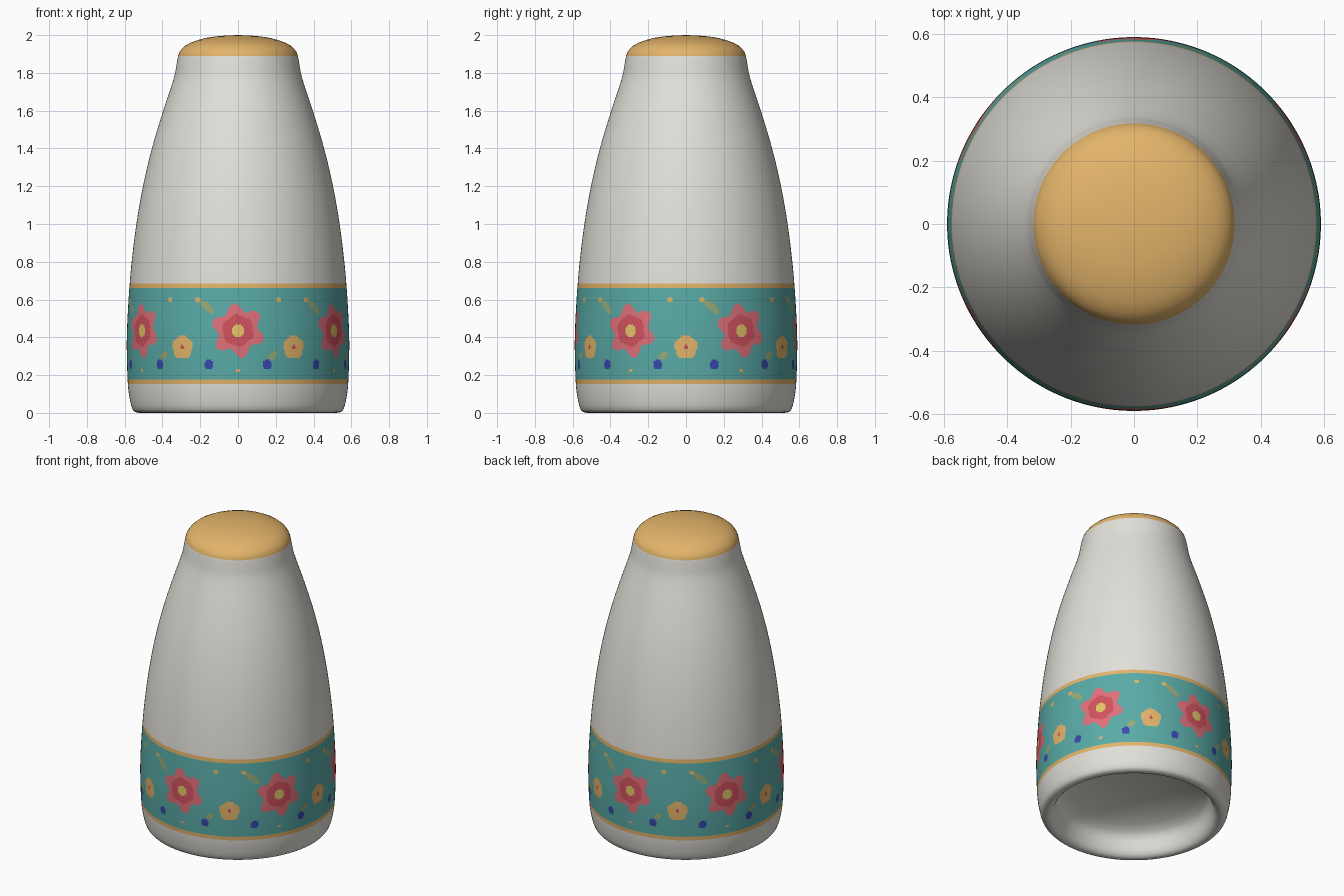
import bpy, bmesh, math

if "Cube" in bpy.data.objects:
    bpy.data.objects.remove(bpy.data.objects["Cube"])

SEG = 720


def material(name, srgb):
    m = bpy.data.materials.new(name)
    lin = [((c / 255 + 0.055) / 1.055) ** 2.4 for c in srgb]
    m.diffuse_color = (*lin, 1)
    m.use_nodes = True
    m.node_tree.nodes["Principled BSDF"].inputs["Base Color"].default_value = m.diffuse_color
    return m


mats = [material(n, c) for n, c in (
    ("glaze_white", (226, 224, 217)), ("gold", (227, 180, 106)),
    ("teal", (89, 171, 167)), ("coral_light", (224, 112, 122)),
    ("coral_dark", (208, 82, 94)), ("cobalt_blue", (58, 72, 172)),
    ("sage", (152, 170, 118)), ("pale_gold", (226, 198, 104)))]
WHITE, GOLD, TEAL, CORAL, RED, BLUE, SAGE, PALE = range(8)

# outer wall silhouette: (z, radius)
WALL = [(0.04, 0.566), (0.09, 0.576), (0.15, 0.583), (0.28, 0.588), (0.38, 0.589),
        (0.48, 0.586), (0.65, 0.576), (0.8, 0.563), (1.0, 0.538), (1.2, 0.503),
        (1.4, 0.456), (1.6, 0.396), (1.72, 0.356), (1.79, 0.335), (1.84, 0.326), (1.89, 0.317)]


def wall_radius(z):
    """Smooth (cubic Hermite) interpolation of the wall silhouette."""
    n = len(WALL)
    i = max(k for k in range(n - 1) if WALL[k][0] <= z + 1e-9)

    def slope(k):
        a, b = WALL[max(k - 1, 0)], WALL[min(k + 1, n - 1)]
        return (b[1] - a[1]) / (b[0] - a[0])
    (z0, r0), (z1, r1) = WALL[i], WALL[i + 1]
    h = z1 - z0
    t = (z - z0) / h
    return ((2 * t**3 - 3 * t**2 + 1) * r0 + (t**3 - 2 * t**2 + t) * h * slope(i)
            + (3 * t**2 - 2 * t**3) * r1 + (t**3 - t**2) * h * slope(i + 1))


def steps(a, b, n):
    return [a + (b - a) * k / n for k in range(n)]


def flower(u, v, size, petals, depth, phase):
    """True inside a petalled outline centred on 0, 0."""
    phi = math.atan2(v, u) - math.radians(phase)
    return math.hypot(u, v) < size * (1 - depth + depth * math.cos(petals * phi))


def leaf(u, v, half_len, half_wid, tilt):
    c, s = math.cos(math.radians(tilt)), math.sin(math.radians(tilt))
    return ((u * c + v * s) / half_len) ** 2 + ((v * c - u * s) / half_wid) ** 2 < 1


def band_colour(angle, z):
    """Painted pattern, repeating every 60 degrees; u is arc length from a big flower."""
    deg = (angle + 30) % 60 - 30
    u = deg * math.pi / 180 * 0.587
    v = z - 0.435
    # big coral flower
    if math.hypot(u, v) < 0.033:
        return PALE
    if flower(u, v, 0.086, 6, 0.05, 100):
        return RED
    if flower(u, v, 0.145, 6, 0.14, 100):
        return CORAL
    # small gold flower between the big ones
    su, sv = abs(u) - 0.307, z - 0.348
    if math.hypot(su, sv) < 0.012:
        return RED
    if flower(su, sv, 0.065, 5, 0.06, 90):
        return GOLD
    # blue berries, gold dots
    if math.hypot(abs(u) - 0.156, z - 0.255) < 0.025:
        return BLUE
    if math.hypot(abs(u) - 0.221, z - 0.6) < 0.015 or math.hypot(u, z - 0.225) < 0.009:
        return GOLD
    # leaves
    if leaf(u + 0.168, z - 0.561, 0.054, 0.019, -42):
        return SAGE
    if leaf(u - 0.187, z - 0.302, 0.030, 0.018, 42):
        return SAGE
    return TEAL


def face_colour(angle, z, r):
    if z > 1.89:
        return GOLD
    if r < 0.54 and z < 1:
        return WHITE
    if 0.152 < z < 0.177 or 0.66 < z < 0.685:
        return GOLD
    if 0.177 < z < 0.66:
        return band_colour(angle, z)
    return WHITE


# full profile: domed recess underneath, rolled foot, wall, domed cap
profile = [(0.10, 0.218), (0.20, 0.208), (0.30, 0.188), (0.38, 0.163), (0.43, 0.138),
           (0.452, 0.115), (0.464, 0.088),
           (0.472, 0.060), (0.481, 0.036), (0.492, 0.017), (0.505, 0.005), (0.520, 0.0),
           (0.537, 0.002), (0.550, 0.008), (0.558, 0.018)]
heights = (steps(0.04, 0.152, 5) + [0.152] + steps(0.177, 0.66, 60) + [0.66]
           + steps(0.685, 1.70, 20) + steps(1.70, 1.89, 12) + [1.89])
profile += [(wall_radius(z), z) for z in heights]
profile += [(0.310, 1.910), (0.298, 1.927), (0.279, 1.944), (0.252, 1.959), (0.215, 1.973),
            (0.17, 1.985), (0.12, 1.993), (0.06, 1.998)]

bm = bmesh.new()
dirs = [(math.sin(2 * math.pi * k / SEG), -math.cos(2 * math.pi * k / SEG)) for k in range(SEG)]
rings = [[bm.verts.new((r * x, r * y, z)) for x, y in dirs] for r, z in profile]
for i in range(len(rings) - 1):
    r = (profile[i][0] + profile[i + 1][0]) / 2
    z = (profile[i][1] + profile[i + 1][1]) / 2
    for k in range(SEG):
        j = (k + 1) % SEG
        f = bm.faces.new((rings[i][k], rings[i][j], rings[i + 1][j], rings[i + 1][k]))
        f.material_index = face_colour((k + 0.5) * 360 / SEG, z, r)
# close the underside and the cap
for ring, z, colour in ((rings[0], 0.222, WHITE), (rings[-1], 2.0, GOLD)):
    centre = bm.verts.new((0, 0, z))
    for k in range(SEG):
        f = bm.faces.new((ring[k], ring[(k + 1) % SEG], centre))
        f.material_index = colour
bmesh.ops.recalc_face_normals(bm, faces=bm.faces)
for f in bm.faces:
    f.smooth = True
mesh = bpy.data.meshes.new("shaker_body")
bm.to_mesh(mesh)
bm.free()
for m in mats:
    mesh.materials.append(m)
body = bpy.data.objects.new("shaker_body", mesh)
bpy.context.collection.objects.link(body)
